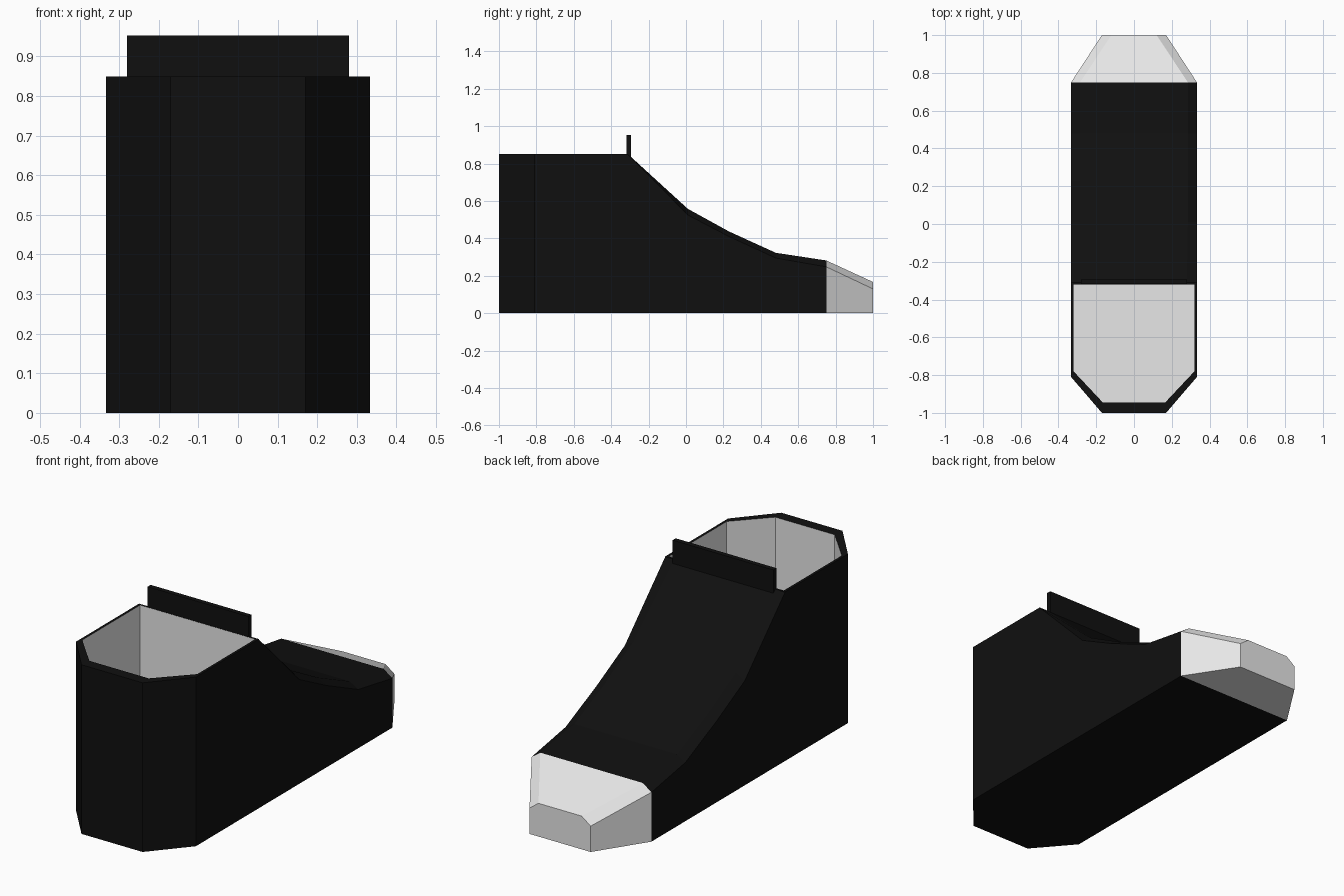
import bpy, bmesh

if "Cube" in bpy.data.objects:
    bpy.data.objects.remove(bpy.data.objects["Cube"])


def material(name, rgb):
    m = bpy.data.materials.new(name)
    m.diffuse_color = (*rgb, 1)
    m.use_nodes = True
    m.node_tree.nodes["Principled BSDF"].inputs["Base Color"].default_value = m.diffuse_color
    return m


BLACK = material("matte black", (0.005, 0.005, 0.005))
WHITE = material("soft white", (0.8, 0.8, 0.8))


def finish(name, bm, mats):
    bmesh.ops.recalc_face_normals(bm, faces=bm.faces[:])
    me = bpy.data.meshes.new(name)
    bm.to_mesh(me)
    bm.free()
    for m in mats:
        me.materials.append(m)
    ob = bpy.data.objects.new(name, me)
    bpy.context.collection.objects.link(ob)
    return ob


def bridge(bm, a, b, mat=0):
    n = len(a)
    for i in range(n):
        j = (i + 1) % n
        bm.faces.new((a[i], a[j], b[j], b[i])).material_index = mat


def loft(name, sections, mat):
    """Sections: y, side half width, side height, top half width, top height."""
    bm = bmesh.new()
    rings = []
    for y, w, zs, t, zt in sections:
        pts = [(-w, 0), (w, 0), (w, zs), (t, zt), (-t, zt), (-w, zs)]
        rings.append([bm.verts.new((x, y, z)) for x, z in pts])
    for a, b in zip(rings, rings[1:]):
        bridge(bm, a, b)
    bm.faces.new(rings[0])
    bm.faces.new(rings[-1])
    return finish(name, bm, [mat])


def plan(half):
    """Mirror half a plan outline across x = 0."""
    return half + [(-x, y) for x, y in reversed(half)]


# Heel shell: chamfered collar with a light lined opening
bm = bmesh.new()
outer = plan([(0.333, -0.31), (0.333, -0.81), (0.17, -1.0)])
inner = plan([(0.32, -0.32), (0.32, -0.78), (0.165, -0.945)])
loops = [[bm.verts.new((x, y, z)) for x, y in o]
         for o, z in ((outer, 0), (outer, 0.85), (inner, 0.85), (inner, 0.1))]
bm.faces.new(loops[0])
for k, mat in enumerate((0, 0, 1)):
    bridge(bm, loops[k], loops[k + 1], mat)
bm.faces.new(loops[3]).material_index = 1
finish("heel_collar", bm, [BLACK, WHITE])

# Sloping instep with chamfered top edges
loft("instep", [
    (-0.31, 0.333, 0.848, 0.28, 0.85),
    (0.01, 0.333, 0.525, 0.285, 0.558),
    (0.23, 0.333, 0.41, 0.285, 0.437),
    (0.48, 0.333, 0.295, 0.285, 0.323),
    (0.75, 0.333, 0.248, 0.285, 0.282),
], BLACK)

# Tapered toe cap
loft("toe_cap", [
    (0.75, 0.333, 0.248, 0.285, 0.282),
    (1.0, 0.17, 0.13, 0.12, 0.167),
], WHITE)

# Tongue plate standing at the front of the opening
bm = bmesh.new()
bmesh.ops.create_cube(bm, size=1)
for v in bm.verts:
    v.co = (v.co.x * 0.56, -0.306 + v.co.y * 0.024, 0.89 + v.co.z * 0.125)
finish("tongue", bm, [BLACK])
